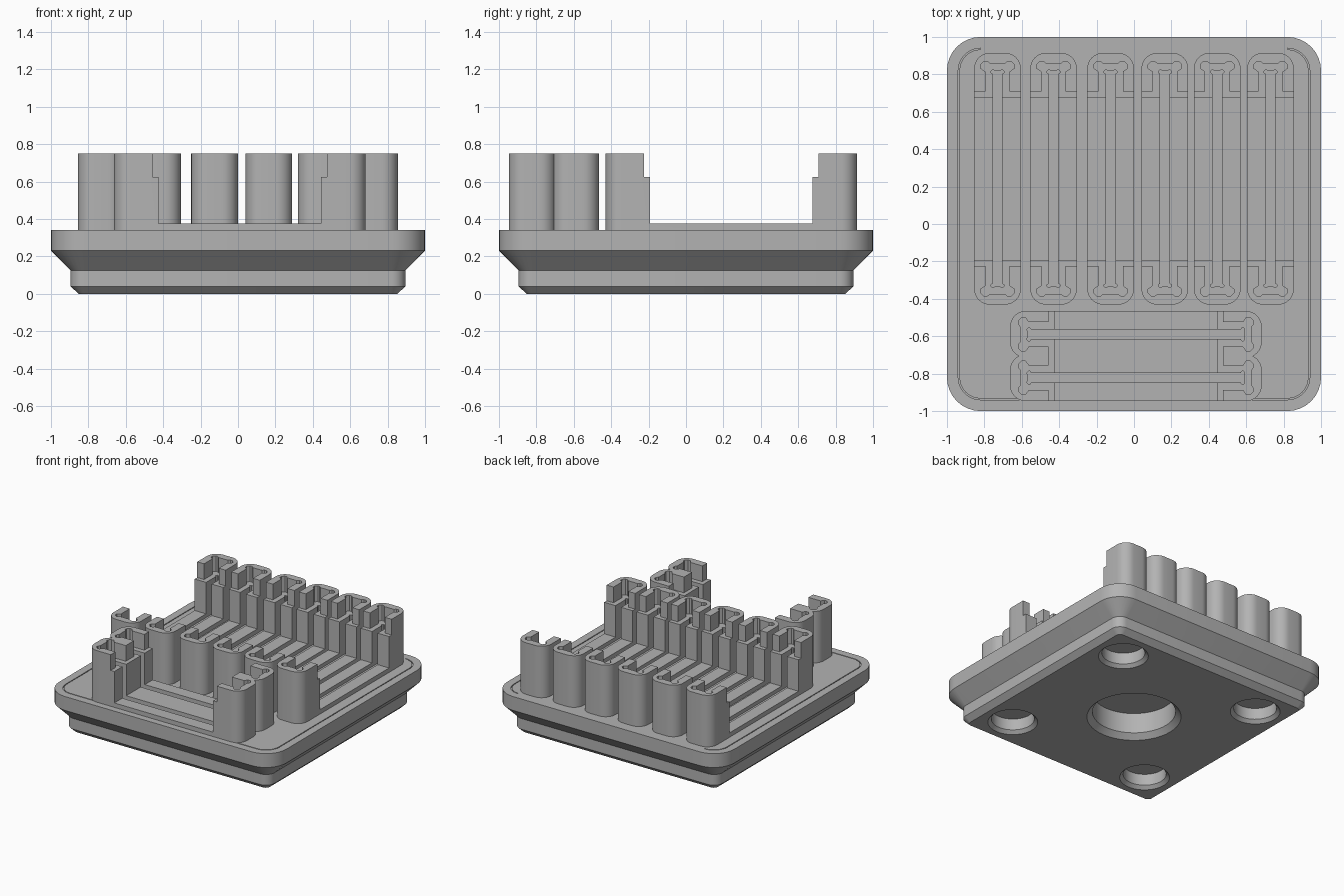
import bpy, bmesh, math

cube = bpy.data.objects.get("Cube")
if cube:
    bpy.data.objects.remove(cube, do_unlink=True)

grey = bpy.data.materials.new("plain_grey")
grey.use_nodes = True
grey.diffuse_color = (0.45, 0.45, 0.45, 1)
grey.node_tree.nodes["Principled BSDF"].inputs["Base Color"].default_value = grey.diffuse_color


def rounded(hx, hy, r, n=8):
    """Rounded rectangle, counter-clockwise from the back left corner."""
    pts = []
    for k, (sx, sy) in enumerate([(-1, 1), (-1, -1), (1, -1), (1, 1)]):
        for i in range(n + 1):
            a = math.pi / 2 * (k + 1 + i / n)
            pts.append((sx * (hx - r) + r * math.cos(a), sy * (hy - r) + r * math.sin(a)))
    return pts


def circle(r, n=48):
    return [(r * math.cos(2 * math.pi * i / n), r * math.sin(2 * math.pi * i / n)) for i in range(n)]


def dogbone(w, e, s):
    """Long slot of half width w and half length e with small ears at its corners."""
    q = [(w, e - 2 * s), (w + s, e - 1.3 * s), (w + s, e - 0.5 * s),
         (w + 0.3 * s, e + 0.2 * s), (w - 0.4 * s, e + 0.2 * s), (w - s, e - 0.3 * s)]
    right = [(x, -y) for x, y in reversed(q)] + q
    return right + [(-x, -y) for x, y in right]


def loft(name, rings, at=(0, 0)):
    """Solid through (outline, z) rings with equal point counts."""
    bm = bmesh.new()
    loops = [[bm.verts.new((x + at[0], y + at[1], z)) for x, y in pts] for pts, z in rings]
    n = len(loops[0])
    for a, b in zip(loops, loops[1:]):
        for i in range(n):
            j = (i + 1) % n
            bm.faces.new((a[i], a[j], b[j], b[i]))
    bm.faces.new(loops[0][::-1])
    bm.faces.new(loops[-1])
    bmesh.ops.recalc_face_normals(bm, faces=bm.faces)
    mesh = bpy.data.meshes.new(name)
    bm.to_mesh(mesh)
    bm.free()
    mesh.materials.append(grey)
    ob = bpy.data.objects.new(name, mesh)
    bpy.context.collection.objects.link(ob)
    return ob


def prism(name, pts, z0, z1):
    return loft(name, [(pts, z0), (pts, z1)])


def cut(ob, cutters):
    """Subtract the cutters, keep the result and remove the cutters."""
    for c in cutters:
        c.hide_render = True
        mod = ob.modifiers.new("cut", 'BOOLEAN')
        mod.operation, mod.solver, mod.object = 'DIFFERENCE', 'EXACT', c
    graph = bpy.context.evaluated_depsgraph_get()
    mesh = bpy.data.meshes.new_from_object(ob.evaluated_get(graph))
    ob.modifiers.clear()
    ob.data = mesh
    for c in cutters:
        bpy.data.objects.remove(c, do_unlink=True)


def smooth(ob):
    bpy.ops.object.select_all(action='DESELECT')
    ob.select_set(True)
    bpy.context.view_layer.objects.active = ob
    bpy.ops.object.shade_smooth_by_angle(angle=math.radians(30))


# Stepped base plate
base = loft("base", [(rounded(h, h, r), z) for h, r, z in [
    (0.853, 0.035, 0), (0.895, 0.075, 0.04), (0.895, 0.075, 0.125),
    (1.0, 0.18, 0.23), (1.0, 0.18, 0.34)]])


# Chamfered round holes underneath
def hole(r, rim, depth, at):
    return loft("hole_cutter", [(circle(r + 2 * rim), -rim), (circle(r), rim),
                                (circle(r), depth)], at)


cutters = [hole(0.155, 0.025, 0.115, (x, y)) for x in (-0.62, 0.62) for y in (-0.62, 0.62)]
cutters.append(hole(0.3, 0.04, 0.2, (0, 0)))

# Thin groove round three sides of the top
line = rounded(0.94, 0.94, 0.12) + rounded(0.933, 0.933, 0.113)[::-1]
cutters.append(prism("groove_cutter", line, 0.33, 0.36))
cut(base, cutters)
smooth(base)

# Slotted holder: two end posts joined by a low rail
holder = prism("holder_1", rounded(0.125, 0.673, 0.085), 0.32, 0.75)


def box(half, z):
    return prism("gap_cutter", [(-1, -half), (1, -half), (1, half), (-1, half)], z, 1)


cut(holder, [box(0.435, 0.375), box(0.467, 0.625),
             prism("wide_slot_cutter", dogbone(0.065, 0.623, 0.025), 0.625, 1),
             prism("narrow_slot_cutter", dogbone(0.025, 0.58, 0.01), 0.345, 1)])
smooth(holder)

# Six lengthwise holders behind, two crosswise holders in front
places = [(x, 0.242, 0) for x in (-0.73, -0.43, -0.125, 0.165, 0.445, 0.73)]
places += [(0.01, y, math.pi / 2) for y in (-0.59, -0.822)]
for i, (x, y, turn) in enumerate(places):
    ob = holder
    if i:
        ob = bpy.data.objects.new("holder_%d" % (i + 1), holder.data)
        bpy.context.collection.objects.link(ob)
    ob.location = (x, y, 0)
    ob.rotation_euler.z = turn
